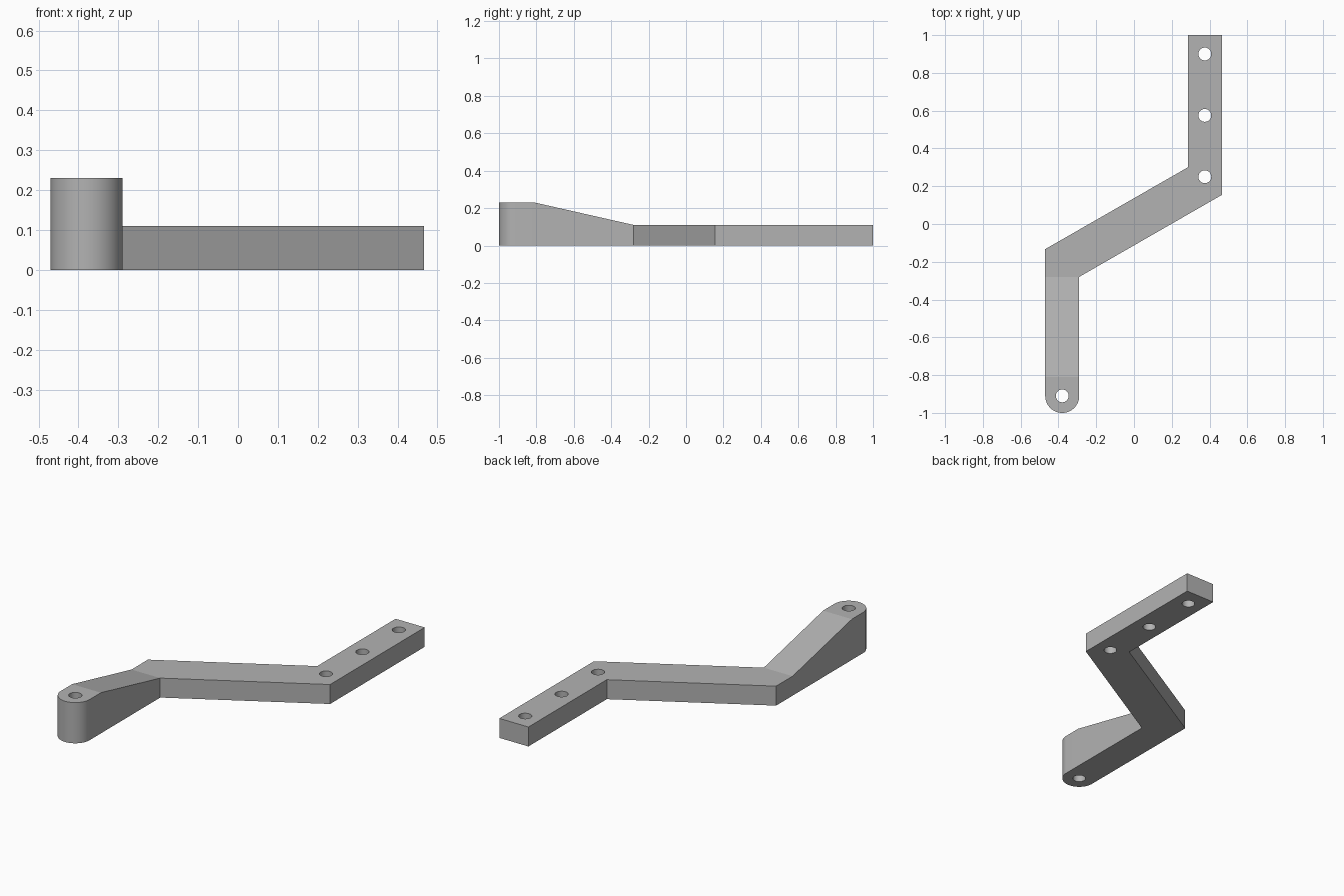
import bpy, bmesh, math
from mathutils import Vector

cube = bpy.data.objects.get("Cube")
if cube:
    bpy.data.objects.remove(cube, do_unlink=True)

LOW, HIGH = 0.11, 0.23               # bar thickness, raised end height
RAMP_FRONT, RAMP_BACK = -0.81, -0.28
END = Vector((-0.38, -0.91))         # centre of the rounded end
END_R, HOLE_R = 0.09, 0.034

grey = bpy.data.materials.new("plain grey")
grey.use_nodes = True
colour = (0.45, 0.45, 0.45, 1)
grey.diffuse_color = colour
grey.node_tree.nodes["Principled BSDF"].inputs["Base Color"].default_value = colour


def top_height(y):
    t = (RAMP_BACK - y) / (RAMP_BACK - RAMP_FRONT)
    return LOW + (HIGH - LOW) * min(max(t, 0), 1)


def make_object(name, bm):
    bmesh.ops.recalc_face_normals(bm, faces=bm.faces)
    mesh = bpy.data.meshes.new(name)
    bm.to_mesh(mesh)
    bm.free()
    mesh.materials.append(grey)
    obj = bpy.data.objects.new(name, mesh)
    bpy.context.collection.objects.link(obj)
    return obj


# Cranked bar: outline with a rounded front end
outline = [(-0.29, -0.28), (0.467, 0.155), (0.467, 1), (0.285, 1),
           (0.285, 0.3), (-0.47, -0.133)]
steps = 32
for i in range(steps + 1):
    a = math.pi * (1 + i / steps)
    outline.append((END.x + END_R * math.cos(a), END.y + END_R * math.sin(a)))

bm = bmesh.new()
base = bm.faces.new([bm.verts.new((x, y, 0)) for x, y in outline])
top = bmesh.ops.extrude_face_region(bm, geom=[base])["geom"]
for v in top:
    if isinstance(v, bmesh.types.BMVert):
        v.co.z = 1

# Split across the ramp ends, then lower the top to the side profile
for y in (RAMP_FRONT, RAMP_BACK):
    bmesh.ops.bisect_plane(bm, geom=bm.verts[:] + bm.edges[:] + bm.faces[:],
                           dist=0.0001, plane_co=(0, y, 0), plane_no=(0, 1, 0))
for v in bm.verts:
    if v.co.z > 0.5:
        v.co.z = top_height(v.co.y)
bracket = make_object("cranked_bracket", bm)

# Bolt holes: one in the raised end, three along the straight arm
bm = bmesh.new()
for x, y in [(END.x, END.y), (0.375, 0.25), (0.375, 0.575), (0.375, 0.9)]:
    made = bmesh.ops.create_cone(bm, cap_ends=True, segments=48, radius1=HOLE_R,
                                 radius2=HOLE_R, depth=1)
    bmesh.ops.translate(bm, verts=made["verts"], vec=(x, y, 0.1))
cutter = make_object("hole_cutter", bm)
cutter.hide_render = True

drill = bracket.modifiers.new("bolt holes", 'BOOLEAN')
drill.operation = 'DIFFERENCE'
drill.solver = 'EXACT'
drill.object = cutter

bpy.ops.object.select_all(action='DESELECT')
bpy.context.view_layer.objects.active = bracket
bracket.select_set(True)
bpy.ops.object.modifier_apply(modifier=drill.name)
bpy.data.objects.remove(cutter, do_unlink=True)
bpy.ops.object.shade_smooth_by_angle(angle=math.radians(10))
